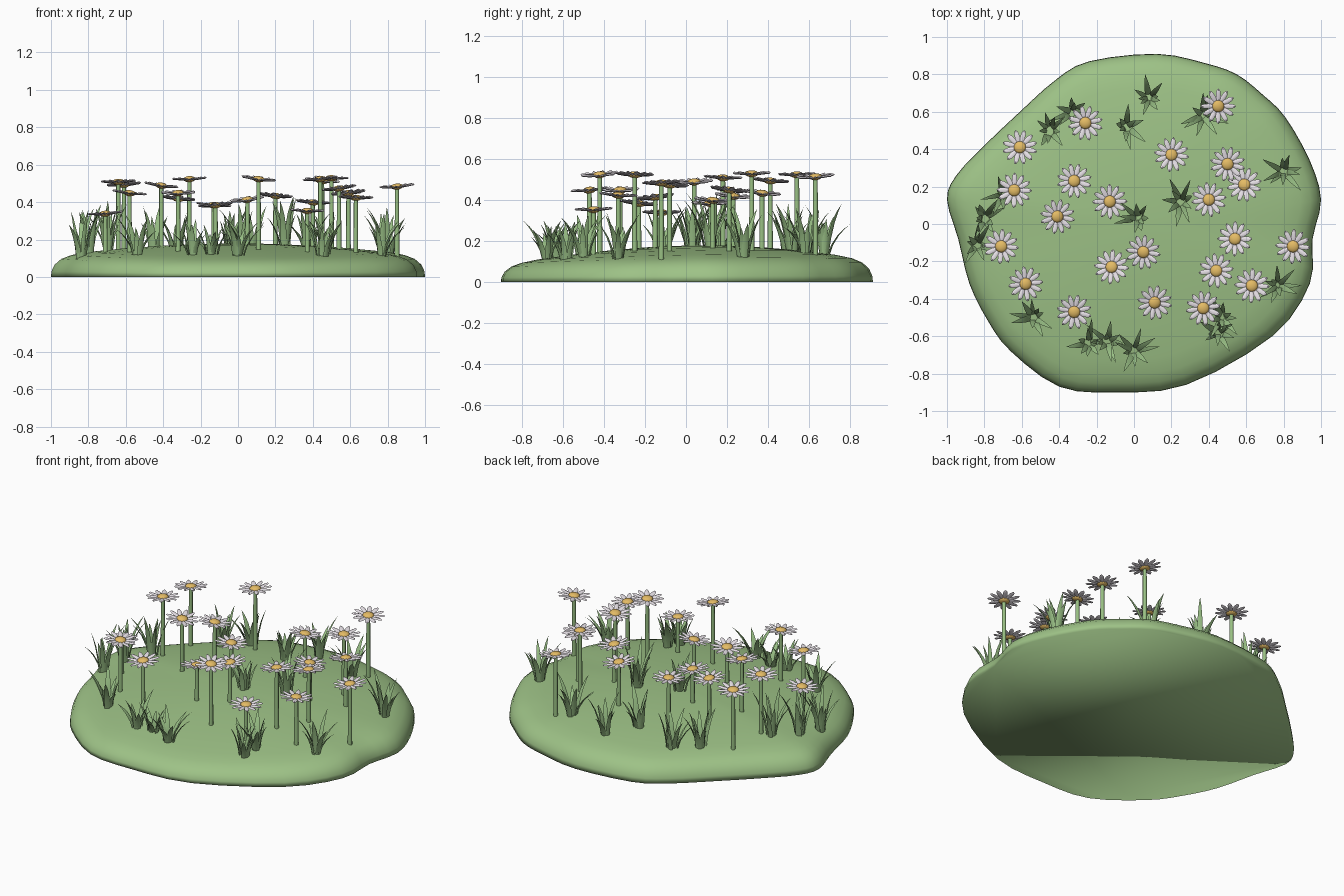
import bpy
import bmesh
import random
from math import sin, cos, pi
from mathutils import Vector, Matrix
from mathutils.bvhtree import BVHTree

random.seed(7)
cube = bpy.data.objects.get("Cube")
if cube:
    bpy.data.objects.remove(cube, do_unlink=True)


def make_material(name, colour):
    mat = bpy.data.materials.new(name)
    mat.use_nodes = True
    mat.diffuse_color = (*colour, 1)
    mat.node_tree.nodes["Principled BSDF"].inputs["Base Color"].default_value = (*colour, 1)
    return mat


ground_green = make_material("ground green", (0.34, 0.54, 0.24))
grass_green = make_material("grass green", (0.31, 0.51, 0.23))
stem_green = make_material("stem green", (0.32, 0.53, 0.23))
petal_white = make_material("petal white", (0.86, 0.81, 0.86))
centre_yellow = make_material("centre yellow", (0.78, 0.50, 0.13))


def finish(bm, name, mat, smooth):
    """Turn a bmesh into a named object with one material."""
    mesh = bpy.data.meshes.new(name)
    bmesh.ops.recalc_face_normals(bm, faces=bm.faces[:])
    bm.to_mesh(mesh)
    bm.free()
    mesh.materials.append(mat)
    obj = bpy.data.objects.new(name, mesh)
    bpy.context.collection.objects.link(obj)
    bpy.ops.object.select_all(action="DESELECT")
    obj.select_set(True)
    bpy.context.view_layer.objects.active = obj
    bpy.ops.object.shade_smooth_by_angle(angle=smooth)


def loft(bm, rings, tip_point):
    """Bridge closed rings of points, close them to a tip and cap the base."""
    loops = [[bm.verts.new(p) for p in ring] for ring in rings]
    n = len(loops[0])
    for low, high in zip(loops, loops[1:]):
        for i in range(n):
            j = (i + 1) % n
            bm.faces.new((low[i], low[j], high[j], high[i]))
    tip = bm.verts.new(tip_point)
    for i in range(n):
        bm.faces.new((loops[-1][i], loops[-1][(i + 1) % n], tip))
    bm.faces.new(loops[0][::-1])


def smooth_outline(points, steps):
    """Closed Catmull-Rom curve through the points."""
    result = []
    n = len(points)
    for i in range(n):
        a, b, c, d = (Vector(points[(i + k) % n]) for k in (-1, 0, 1, 2))
        for s in range(steps):
            t = s / steps
            result.append(0.5 * (2 * b + (c - a) * t + (2 * a - 5 * b + 4 * c - d) * t * t
                                 + (3 * b - a - 3 * c + d) * t ** 3))
    return result


# Ground: a flat-bottomed mound with an irregular outline, soft all over
outline = smooth_outline([
    (1, .13), (.94, .34), (.81, .57), (.69, .69), (.55, .8), (.38, .86), (.12, .91),
    (-.24, .87), (-.42, .77), (-.61, .6), (-.8, .42), (-.95, .26), (-1, .13), (-.94, -.08),
    (-.88, -.32), (-.78, -.52), (-.66, -.68), (-.4, -.87), (-.1, -.9), (.28, -.86),
    (.74, -.6), (.94, -.32), (.955, -.08)], 3)
profile = [(1, 0), (.997, .03), (.98, .065), (.945, .095), (.89, .116), (.8, .132),
           (.6, .152), (.4, .166), (.2, .175)]


def mound_point(p, scale, z):
    y = p.y * scale
    return Vector((p.x * scale, y, z * (1 + 0.12 * y - 0.15 * y * y)))


bm = bmesh.new()
loft(bm, [[mound_point(p, s, z) for p in outline] for s, z in profile], (0, 0, .178))
bm.normal_update()
surface = BVHTree.FromBMesh(bm)
finish(bm, "ground_mound", ground_green, pi)


def ground_height(x, y):
    return surface.ray_cast(Vector((x, y, 1)), Vector((0, 0, -1)))[0].z


# Grass: each tuft is a fan of tapered, outward-bending blades
def add_blade(bm, root, angle, length, reach, width):
    out = Vector((cos(angle), sin(angle), 0))
    side = Vector((-sin(angle), cos(angle), 0))
    up = Vector((0, 0, 1))

    def spine(t):
        return root + out * reach * (0.3 * t + 0.7 * t ** 2) + up * length * (t - 0.1 * t ** 3)

    rings = []
    for t in (0, 0.3, 0.6, 0.82):
        half = width * (0.8 + 0.6 * t) * (1 - t ** 1.8)
        c = spine(t)
        rings.append([c + side * half, c + out * half * 0.45,
                      c - side * half, c - out * half * 0.15])
    loft(bm, rings, spine(1))


tufts = [(-.45, .5, .27), (-.33, .6, .24), (.08, .67, .25), (-.04, .52, .23), (.37, .58, .22),
         (.8, .28, .26), (.25, .12, .27), (.02, .03, .23), (-.7, .16, .27), (-.8, .03, .28),
         (-.84, -.11, .29), (.77, -.33, .24), (.45, -.58, .2), (.47, -.5, .21),
         (-.54, -.5, .22), (-.24, -.64, .19), (-.14, -.63, .17), (0, -.68, .19)]
for number, (x, y, height) in enumerate(tufts, 1):
    bm = bmesh.new()
    turn = random.uniform(0, 2 * pi)
    count = 9
    for k in range(count):
        angle = turn + 2 * pi * k / count + random.uniform(-0.3, 0.3)
        spread = random.uniform(0.008, 0.03)
        rx, ry = x + cos(angle) * spread, y + sin(angle) * spread
        root = Vector((rx, ry, ground_height(rx, ry) - 0.006))
        add_blade(bm, root, angle, height * random.uniform(0.65, 1.12),
                  random.uniform(0.03, 0.12), random.uniform(0.015, 0.02))
    finish(bm, f"grass_tuft_{number}", grass_green, pi / 3)


# Flowers: straight stem, ring of pointed petals and a domed centre
def add_petal(bm, angle, frame):
    turn = frame @ Matrix.Rotation(angle, 4, "Z")
    rings = []
    for r, half, z in ((.02, .006, 0), (.05, .0135, .003), (.075, .0125, .006), (.088, .0075, .007)):
        rings.append([turn @ Vector(p) for p in
                      ((r, half, z), (r, 0, z + .006), (r, -half, z), (r, 0, z - .005))])
    loft(bm, rings, turn @ Vector((.095, 0, .008)))


flowers = [(.45, .63, .515), (.2, .37, .435), (-.26, .54, .525), (-.61, .41, .495),
           (-.32, .23, .42), (-.64, .18, .51), (-.71, -.12, .34), (-.41, .04, .49),
           (-.13, .12, .385), (.05, -.15, .415), (-.12, -.23, .385), (-.58, -.32, .45),
           (-.32, -.47, .45), (.11, -.42, .525), (.37, -.45, .355), (.44, -.25, .525),
           (.63, -.33, .425), (.54, -.08, .475), (.85, -.12, .485), (.4, .13, .4),
           (.59, .21, .45), (.5, .32, .53)]
for number, (x, y, z) in enumerate(flowers, 1):
    frame = (Matrix.Translation((x, y, z - .005))
             @ Matrix.Rotation(random.uniform(-0.14, 0.14), 4, "X")
             @ Matrix.Rotation(random.uniform(-0.14, 0.14), 4, "Y")
             @ Matrix.Rotation(random.uniform(0, pi), 4, "Z"))

    bm = bmesh.new()
    base = ground_height(x, y) - 0.006
    bmesh.ops.create_cone(bm, cap_ends=True, segments=8, radius1=.013, radius2=.011,
                          depth=z - base - .01,
                          matrix=Matrix.Translation((x, y, (z - .01 + base) / 2)))
    finish(bm, f"flower_stem_{number}", stem_green, pi / 3)

    bm = bmesh.new()
    for k in range(12):
        add_petal(bm, 2 * pi * k / 12, frame)
    finish(bm, f"flower_petals_{number}", petal_white, pi / 3)

    bm = bmesh.new()
    bmesh.ops.create_uvsphere(bm, u_segments=12, v_segments=8, radius=.033,
                              matrix=frame @ Matrix.Translation((0, 0, .003))
                              @ Matrix.Diagonal((1, 1, .5, 1)))
    finish(bm, f"flower_centre_{number}", centre_yellow, pi / 3)
